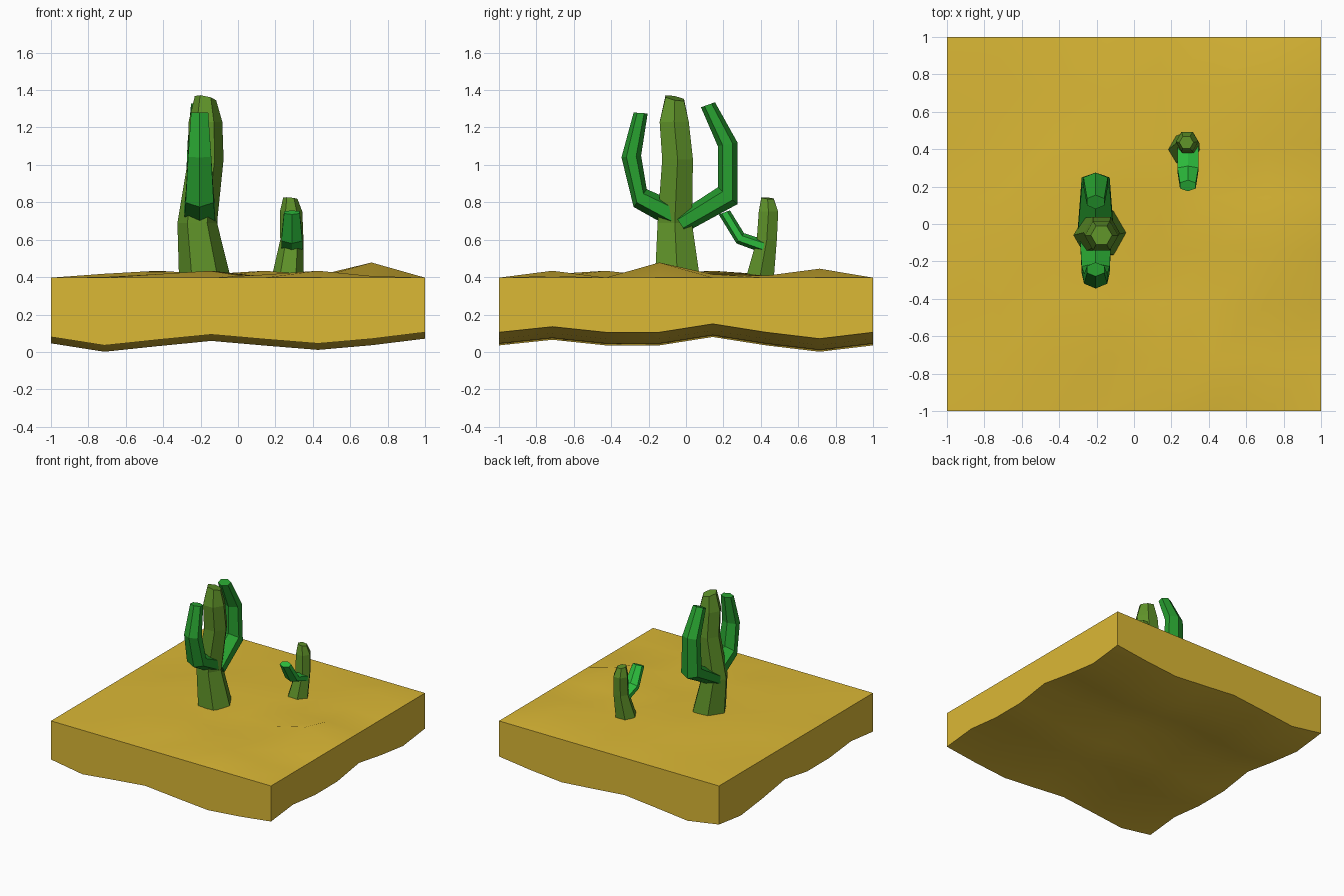
import bpy, bmesh, math, random
from mathutils import Vector

if "Cube" in bpy.data.objects:
    bpy.data.objects.remove(bpy.data.objects["Cube"])

random.seed(4)


def material(name, rgb):
    m = bpy.data.materials.new(name)
    m.diffuse_color = (*rgb, 1)
    m.use_nodes = True
    m.node_tree.nodes["Principled BSDF"].inputs["Base Color"].default_value = m.diffuse_color
    return m


SAND = material("sand", (0.71, 0.48, 0.036))
OLIVE = material("olive_green", (0.115, 0.29, 0.022))
GREEN = material("leaf_green", (0.02, 0.34, 0.028))
BRIGHT = material("bright_green", (0.025, 0.5, 0.045))


def finish(name, bm, mat):
    bmesh.ops.recalc_face_normals(bm, faces=bm.faces)
    me = bpy.data.meshes.new(name)
    bm.to_mesh(me)
    bm.free()
    me.materials.append(mat)
    ob = bpy.data.objects.new(name, me)
    bpy.context.collection.objects.link(ob)
    return ob


def loft(name, rings, mat):
    """Skin a list of equal-sized point rings and cap both ends."""
    bm = bmesh.new()
    vr = [[bm.verts.new(p) for p in r] for r in rings]
    n = len(vr[0])
    for a, b in zip(vr, vr[1:]):
        for i in range(n):
            j = (i + 1) % n
            bm.faces.new((a[i], a[j], b[j], b[i]))
    bm.faces.new(vr[0])
    bm.faces.new(vr[-1])
    return finish(name, bm, mat)


def trunk(name, stations, tilt):
    """Six-sided stem; stations are (x, y, z, radius), the last ring is tilted."""
    rings = []
    for k, (x, y, z, r) in enumerate(stations):
        t = tilt if k == len(stations) - 1 else 0
        ring = []
        for i in range(6):
            dx, dy = r * math.cos(i * math.pi / 3), r * math.sin(i * math.pi / 3)
            ring.append((x + dx, y + dy, z - t * (dx + dy)))
        rings.append(ring)
    return loft(name, rings, OLIVE)


def arm(name, x, stations, mat):
    """Six-sided bent arm in a y-z plane; stations are (outer yz, inner yz, half width)."""
    rings = []
    for o, i, b in stations:
        o, i = Vector((x, *o)), Vector((x, *i))
        side = Vector((b, 0, 0))
        p, q = o.lerp(i, 0.25), o.lerp(i, 0.75)
        rings.append([o, p + side, q + side, i, q - side, p - side])
    return loft(name, rings, mat)


# sand slab: gently bumpy top, rippled underside, square rim
N = 8
F = (-0.025, -0.07, -0.04, -0.012, -0.037, -0.06, -0.035, 0)
G = (0.105, 0.135, 0.105, 0.105, 0.15, 0.105, 0.071, 0.105)
PEAKS = {(6, 3): 0.478, (6, 6): 0.445, (5, 1): 0.434, (3, 2): 0.434,
         (2, 4): 0.434, (4, 4): 0.434, (1, 3): 0.418}
bm = bmesh.new()
top, low = {}, {}
for i in range(N):
    for j in range(N):
        x, y = -1 + 2 * i / 7, -1 + 2 * j / 7
        rim = i in (0, 7) or j in (0, 7)
        z = 0.397 if rim else PEAKS.get((i, j), random.uniform(0.395, 0.418))
        top[i, j] = bm.verts.new((x, y, z))
        low[i, j] = bm.verts.new((x, y, F[i] + G[j]))
for layer in (top, low):
    for i in range(N - 1):
        for j in range(N - 1):
            bm.faces.new([layer[k] for k in ((i, j), (i + 1, j), (i + 1, j + 1), (i, j + 1))])
for i in range(N - 1):
    for e in (0, 7):
        for a, b in (((i, e), (i + 1, e)), ((e, i), (e, i + 1))):
            bm.faces.new((top[a], top[b], low[b], low[a]))
slab = finish("sand_slab", bm, SAND)
bpy.context.view_layer.objects.active = slab
slab.select_set(True)
bpy.ops.object.shade_smooth_by_angle(angle=math.radians(30))
slab.select_set(False)

# large cactus
trunk("large_cactus_trunk", [(-0.175, -0.045, 0.38, 0.14), (-0.218, -0.06, 0.69, 0.106),
                             (-0.172, -0.045, 1.03, 0.095), (-0.174, -0.063, 1.23, 0.09),
                             (-0.174, -0.06, 1.357, 0.057)], 0.2)
arm("large_cactus_front_arm", -0.205, [((-0.05, 0.646), (-0.05, 0.80), 0.085),
                                       ((-0.28, 0.775), (-0.21, 0.87), 0.075),
                                       ((-0.345, 1.04), (-0.24, 1.05), 0.062),
                                       ((-0.28, 1.28), (-0.205, 1.275), 0.046)], GREEN)
arm("large_cactus_back_arm", -0.205, [((0.0, 0.64), (-0.06, 0.73), 0.095),
                                      ((0.275, 0.79), (0.17, 0.88), 0.075),
                                      ((0.275, 1.12), (0.17, 1.10), 0.065),
                                      ((0.155, 1.335), (0.08, 1.308), 0.046)], GREEN)

# small cactus
trunk("small_cactus_trunk", [(0.264, 0.392, 0.38, 0.088), (0.288, 0.432, 0.6, 0.062),
                             (0.284, 0.441, 0.75, 0.06), (0.28, 0.436, 0.822, 0.038)], 0.1)
arm("small_cactus_arm", 0.288, [((0.42, 0.525), (0.42, 0.60), 0.056),
                                ((0.27, 0.58), (0.31, 0.635), 0.056),
                                ((0.175, 0.735), (0.235, 0.757), 0.042)], BRIGHT)
